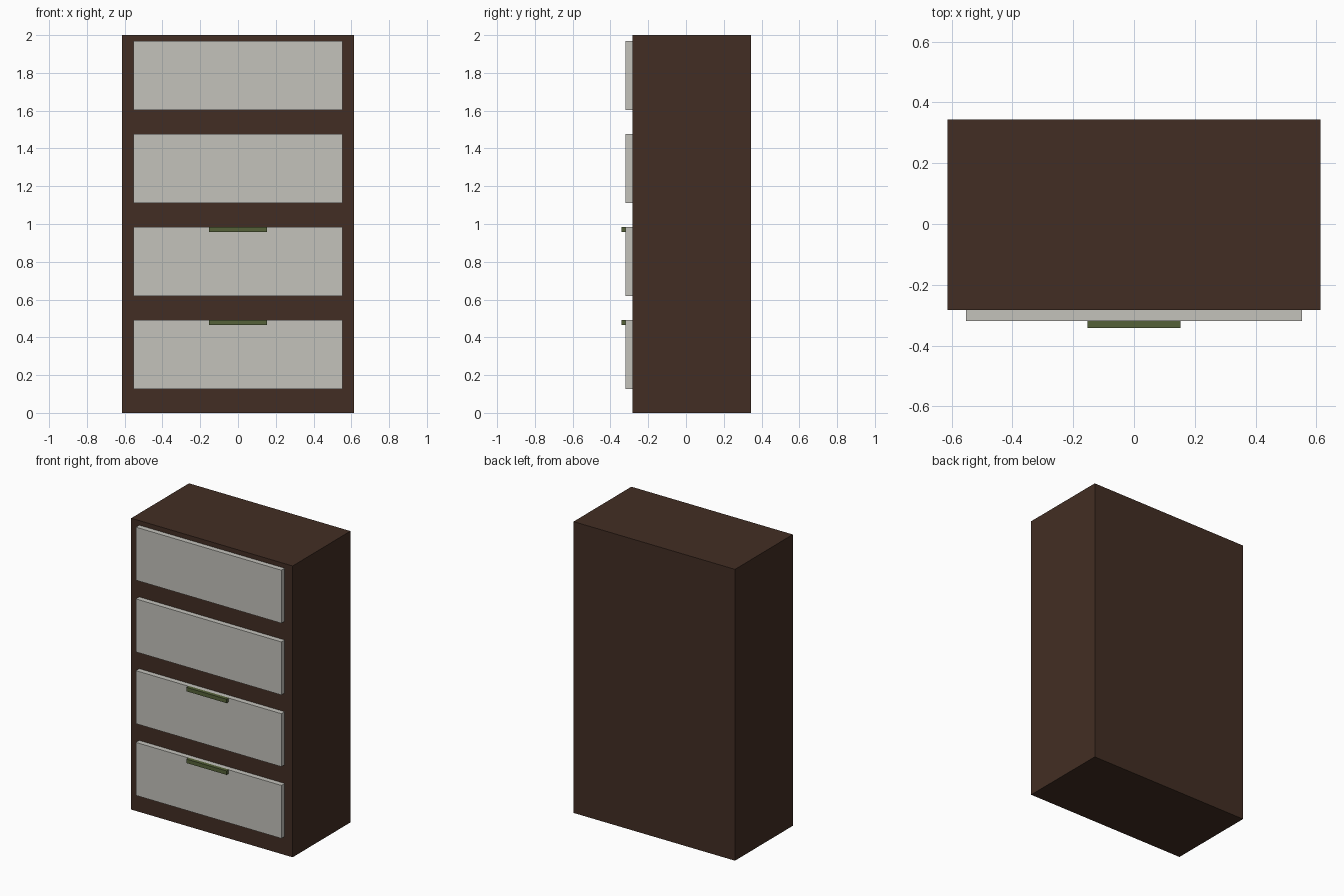
import bpy

if "Cube" in bpy.data.objects:
    bpy.data.objects.remove(bpy.data.objects["Cube"])


def material(name, color):
    mat = bpy.data.materials.new(name)
    mat.diffuse_color = (*color, 1)
    mat.use_nodes = True
    mat.node_tree.nodes["Principled BSDF"].inputs["Base Color"].default_value = mat.diffuse_color
    return mat


def box(name, x, y, z, mat):
    """Box spanning the (min, max) pairs x, y and z."""
    bpy.ops.mesh.primitive_cube_add(size=1)
    ob = bpy.context.object
    ob.name = name
    ob.location = [(a + b) / 2 for a, b in (x, y, z)]
    ob.scale = [b - a for a, b in (x, y, z)]
    bpy.ops.object.transform_apply(location=False, rotation=False, scale=True)
    ob.data.materials.append(mat)
    return ob


wood = material("dark_wood", (0.055, 0.027, 0.017))
panel = material("pale_panel", (0.55, 0.54, 0.50))
green = material("green_handle", (0.09, 0.12, 0.04))

# Cabinet carcass
box("cabinet_body", (-0.613, 0.613), (-0.283, 0.344), (0, 2), wood)

# Four drawer fronts, with pulls on the lower two
PITCH, HEIGHT = 0.4925, 0.364
for i in range(4):
    bottom = 0.127 + i * PITCH
    top = bottom + HEIGHT
    box(f"drawer_front_{i + 1}", (-0.553, 0.553), (-0.319, -0.281), (bottom, top), panel)
    if i < 2:
        box(f"drawer_handle_{i + 1}", (-0.153, 0.153), (-0.342, -0.317), (top - 0.026, top + 0.001), green)
